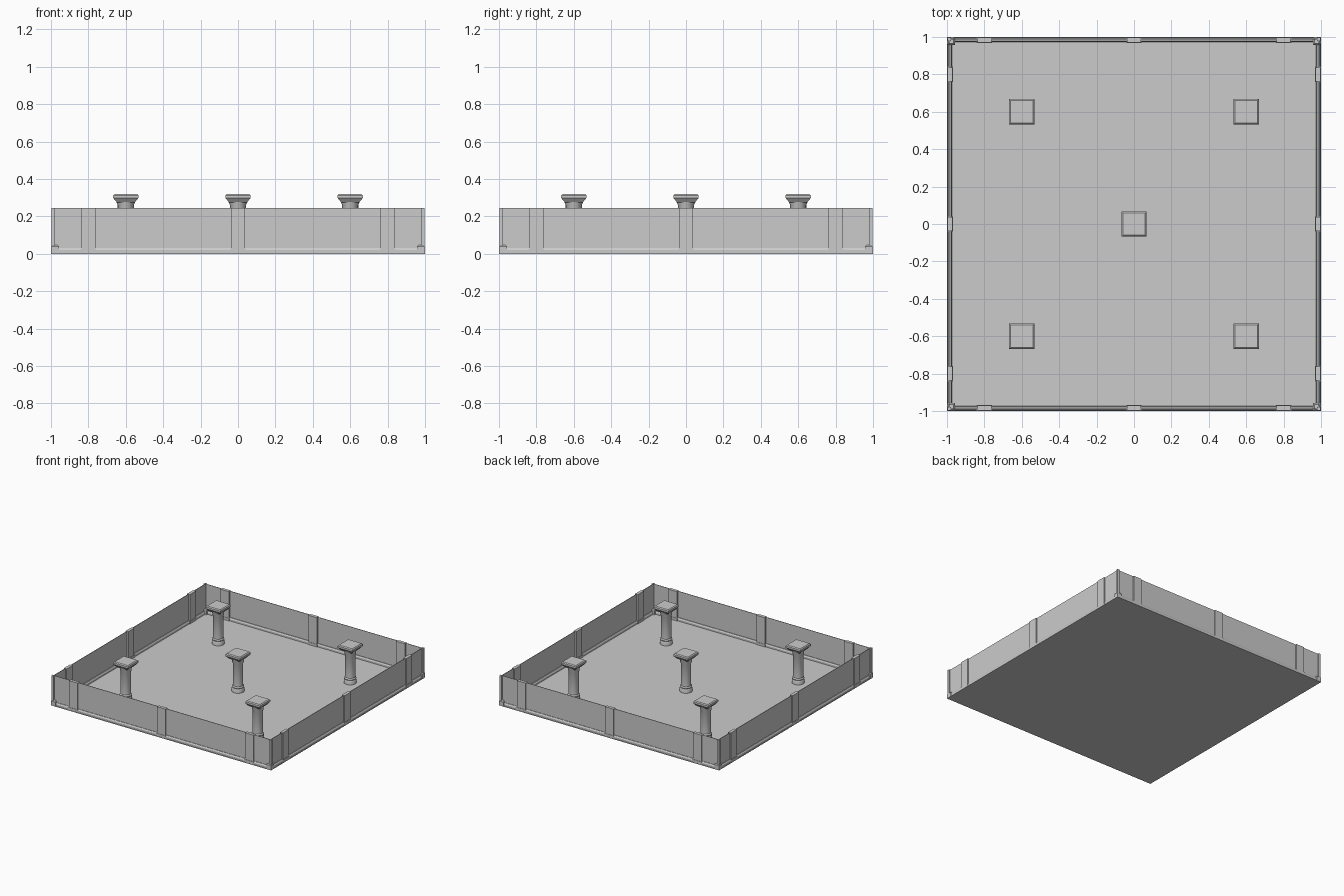
import bpy, bmesh
from math import pi, cos, sin

if "Cube" in bpy.data.objects:
    bpy.data.objects.remove(bpy.data.objects["Cube"])

WALL_TOP = 0.245
WALL = 0.985


def add_mesh(name, bm):
    bmesh.ops.recalc_face_normals(bm, faces=bm.faces)
    mesh = bpy.data.meshes.new(name)
    bm.to_mesh(mesh)
    bm.free()
    obj = bpy.data.objects.new(name, mesh)
    bpy.context.collection.objects.link(obj)
    return obj


def box(name, lo, hi):
    bm = bmesh.new()
    bmesh.ops.create_cube(bm, size=1)
    for v in bm.verts:
        v.co = [(a + b) / 2 + c * (b - a) for a, b, c in zip(lo, hi, v.co)]
    return add_mesh(name, bm)


def loft(name, profile, sides, center, turn=0.0):
    """Stack rings of (radius, z) into a closed solid."""
    bm = bmesh.new()
    rings = [[bm.verts.new((center[0] + r * cos(turn + 2 * pi * i / sides),
                            center[1] + r * sin(turn + 2 * pi * i / sides), z))
              for i in range(sides)] for r, z in profile]
    for a, b in zip(rings, rings[1:]):
        for i in range(sides):
            j = (i + 1) % sides
            bm.faces.new((a[i], a[j], b[j], b[i]))
    bm.faces.new(rings[0][::-1])
    bm.faces.new(rings[-1])
    return add_mesh(name, bm)


def strip(name, profile, half):
    """Extrude a (y, z) profile along x."""
    bm = bmesh.new()
    a, b = [[bm.verts.new((x, y, z)) for y, z in profile] for x in (-half, half)]
    n = len(profile)
    for i in range(n):
        bm.faces.new((a[i], a[(i + 1) % n], b[(i + 1) % n], b[i]))
    bm.faces.new(a)
    bm.faces.new(b[::-1])
    return add_mesh(name, bm)


# floor
box("floor", (-1, -1, 0), (1, 1, 0.006))

# four sides: thin wall, skirting and three pilasters with plinths
skirting_profile = [(-0.997, 0), (-0.972, 0), (-0.972, 0.02),
                    (-0.978, 0.03), (-0.991, 0.03), (-0.997, 0.02)]
for k in range(4):
    parts = [box("wall", (-WALL, -WALL - 0.002, 0), (WALL, -WALL + 0.002, WALL_TOP)),
             strip("skirting", skirting_profile, 0.96)]
    for x in (-0.8, 0, 0.8):
        parts.append(box("pilaster", (x - 0.038, -0.996, 0),
                         (x + 0.038, -0.97, WALL_TOP)))
        parts.append(box("pilaster_plinth", (x - 0.041, -0.999, 0),
                         (x + 0.041, -0.967, 0.027)))
    for p in parts:
        p.rotation_euler.z = k * pi / 2

# corner posts with sloped footings
for sx in (-1, 1):
    for sy in (-1, 1):
        c = (sx * 0.979, sy * 0.979)
        s = 2 ** 0.5
        loft("corner_footing", [(0.021 * s, 0), (0.021 * s, 0.038), (0.013 * s, 0.047)],
             4, c, pi / 4)
        loft("corner_post", [(0.009 * s, 0), (0.009 * s, WALL_TOP)], 4,
             (sx * 0.988, sy * 0.988), pi / 4)

# columns: turned shaft plus square capital
shaft = [(0.048, 0), (0.048, 0.03), (0.044, 0.04), (0.046, 0.047), (0.039, 0.056),
         (0.038, 0.235), (0.043, 0.245), (0.043, 0.262), (0.05, 0.275), (0.05, 0.285)]
capital = [(0.047, 0.274), (0.067, 0.298), (0.067, 0.313), (0.06, 0.32)]
for c in [(0, 0), (-0.6, -0.6), (0.6, -0.6), (-0.6, 0.6), (0.6, 0.6)]:
    col = loft("column_shaft", shaft, 20, c)
    bpy.context.view_layer.objects.active = col
    bpy.ops.object.select_all(action='DESELECT')
    col.select_set(True)
    bpy.ops.object.shade_smooth_by_angle()
    loft("column_capital", [(r * 2 ** 0.5, z) for r, z in capital], 4, c, pi / 4)
